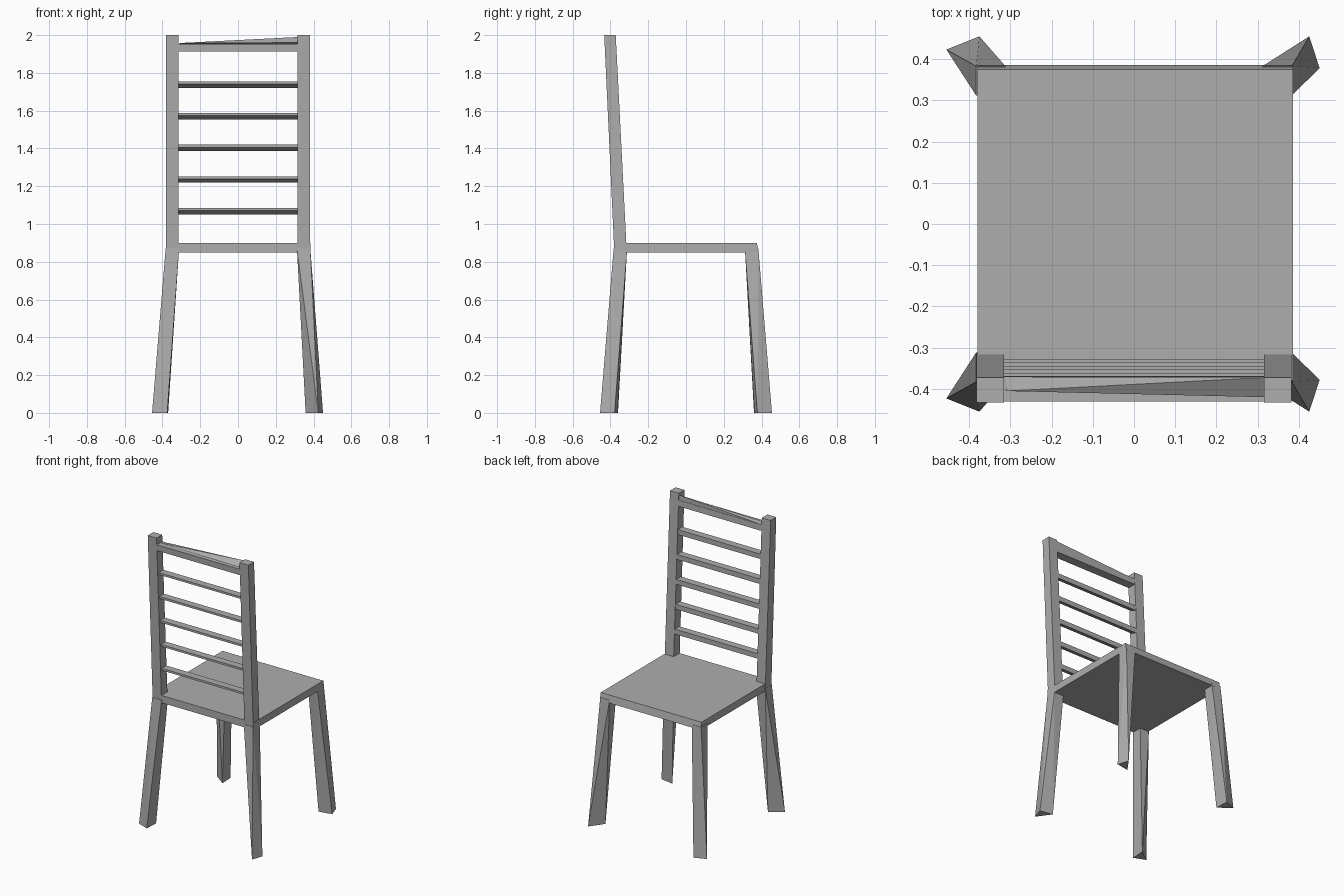
import bpy
import bmesh

cube = bpy.data.objects.get("Cube")
if cube:
    bpy.data.objects.remove(cube, do_unlink=True)

GREY = (0.42, 0.42, 0.42, 1)
paint = bpy.data.materials.new("plain grey")
paint.use_nodes = True
paint.diffuse_color = GREY
paint.node_tree.nodes["Principled BSDF"].inputs["Base Color"].default_value = GREY


def hull(name, points):
    """Flat-faced convex part spanned by its corner points."""
    bm = bmesh.new()
    for p in points:
        bm.verts.new(p)
    bmesh.ops.convex_hull(bm, input=bm.verts[:])
    bmesh.ops.dissolve_limit(bm, angle_limit=0.01, verts=bm.verts[:], edges=bm.edges[:])
    bmesh.ops.recalc_face_normals(bm, faces=bm.faces[:])
    mesh = bpy.data.meshes.new(name)
    bm.to_mesh(mesh)
    bm.free()
    mesh.materials.append(paint)
    obj = bpy.data.objects.new(name, mesh)
    bpy.context.collection.objects.link(obj)
    return obj


def bar(name, x0, x1, section):
    """Extrude a (y, z) section along x."""
    return hull(name, [(x, y, z) for x in (x0, x1) for y, z in section])


def lean(z):
    """Backward shift of the backrest at height z."""
    return -0.055 * (z - 0.9) / 1.1


# Seat with a slightly sloped far edge
bar("seat", -0.38, 0.385, [(-0.38, 0.85), (-0.38, 0.9), (0.375, 0.9), (0.385, 0.85)])

# Splayed legs: square at the seat, three-cornered at the floor
FEET = {
    "left": (1, [(0.425, 0.455), (0.45, 0.378), (0.358, 0.362)]),
    "right": (-1, [(-0.455, 0.423), (-0.375, 0.455), (-0.37, 0.36)]),
}
for side, (sx, foot) in FEET.items():
    for end, sy in (("front", -1), ("back", 1)):
        top = [(sx * x, sy * y, 0.87) for x in (0.312, 0.383) for y in (0.312, 0.383)]
        hull(f"{end}_{side}_leg", top + [(x, sy * y, 0) for x, y in foot])

# Leaning backrest posts
for side, sx in (("left", 1), ("right", -1)):
    x0, x1 = sorted((sx * 0.315, sx * 0.382))
    bar(f"{side}_back_post", x0, x1,
        [(-0.38, 0.86), (-0.314, 0.86), (-0.372, 2), (-0.433, 2)])

# Five slats, thin at the front and deeper at the back
for i in range(5):
    z = 1.085 + 0.1675 * i
    y = lean(z)
    bar(f"back_slat_{i + 1}", -0.32, 0.32,
        [(y - 0.368, z), (y - 0.368, z - 0.014), (y - 0.318, z - 0.034), (y - 0.318, z)])

# Top rail and the sloping cap that rises toward one post
bar("top_rail", -0.32, 0.32,
    [(-0.428, 1.912), (-0.43, 1.953), (-0.37, 1.953), (-0.368, 1.912)])
hull("sloping_rail_cap", [(-0.31, -0.405, 1.958), (-0.31, -0.372, 1.953),
                          (0.32, -0.372, 1.953), (0.32, -0.372, 1.99),
                          (0.32, -0.42, 1.96)])
